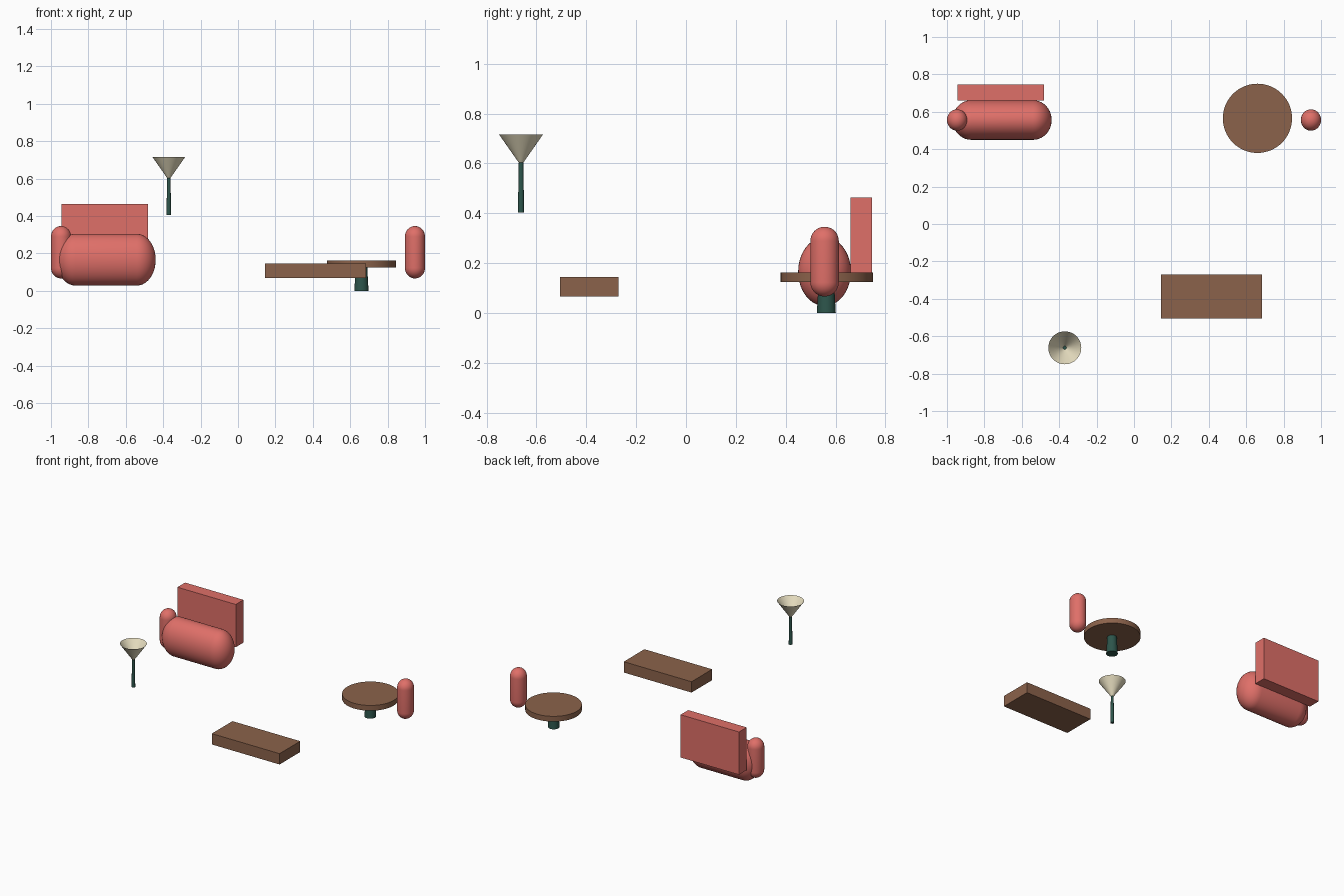
import bpy, bmesh
from math import sin, cos, pi, radians
from mathutils import Matrix

if "Cube" in bpy.data.objects:
    bpy.data.objects.remove(bpy.data.objects["Cube"])


def material(name, color):
    m = bpy.data.materials.new(name)
    m.diffuse_color = (*color, 1)
    m.use_nodes = True
    m.node_tree.nodes["Principled BSDF"].inputs["Base Color"].default_value = m.diffuse_color
    return m


CORAL = material("coral_fabric", (0.74, 0.16, 0.14))
WOOD = material("wood", (0.26, 0.123, 0.07))
GREEN = material("dark_green_metal", (0.026, 0.09, 0.07))
CREAM = material("cream_shade", (0.82, 0.75, 0.54))


def finish(bm, name, mat, smooth=True):
    bmesh.ops.recalc_face_normals(bm, faces=bm.faces)
    me = bpy.data.meshes.new(name)
    bm.to_mesh(me)
    bm.free()
    me.materials.append(mat)
    ob = bpy.data.objects.new(name, me)
    bpy.context.collection.objects.link(ob)
    if smooth:
        bpy.context.view_layer.objects.active = ob
        bpy.ops.object.select_all(action='DESELECT')
        ob.select_set(True)
        bpy.ops.object.shade_smooth_by_angle(angle=radians(40))
    return ob


def box(name, lo, hi, mat):
    bm = bmesh.new()
    size = [b - a for a, b in zip(lo, hi)]
    mid = [(a + b) / 2 for a, b in zip(lo, hi)]
    bmesh.ops.create_cube(bm, size=1, matrix=Matrix.Translation(mid) @ Matrix.Diagonal((*size, 1)))
    return finish(bm, name, mat, False)


def tapered(name, x, y, z0, z1, r0, r1, mat, caps=True, sides=48):
    bm = bmesh.new()
    bmesh.ops.create_cone(bm, cap_ends=caps, segments=sides, radius1=r0, radius2=r1,
                          depth=z1 - z0, matrix=Matrix.Translation((x, y, (z0 + z1) / 2)))
    return finish(bm, name, mat)


def capsule(name, center, half, cap, axis, mat):
    """Sphere split at its equator, then squashed to the half sizes."""
    order = {'X': (1, 2, 0), 'Z': (0, 1, 2)}[axis]
    a, b, c = order
    steps, sides = 10, 40
    # profile as (radius, height along axis), pole to pole
    prof = [(sin(t * pi / 2 / steps), half[c] - cap + cap * cos(t * pi / 2 / steps))
            for t in range(steps + 1)]
    prof += [(r, -h) for r, h in reversed(prof)]
    bm = bmesh.new()
    rings = []
    for r, h in prof:
        ring = []
        for i in range(sides if r > 1e-6 else 1):
            p = [0, 0, 0]
            p[a] = r * half[a] * cos(2 * pi * i / sides)
            p[b] = r * half[b] * sin(2 * pi * i / sides)
            p[c] = h
            ring.append(bm.verts.new([u + v for u, v in zip(p, center)]))
        rings.append(ring)
    for r0, r1 in zip(rings, rings[1:]):
        for i in range(sides):
            quad = [r0[i % len(r0)], r0[(i + 1) % len(r0)], r1[(i + 1) % len(r1)], r1[i % len(r1)]]
            bm.faces.new(list(dict.fromkeys(quad)))
    return finish(bm, name, mat)


# sofa: padded seat, back panel, two arms
capsule("sofa_seat", (-0.705, 0.556, 0.166), (0.265, 0.106, 0.138), 0.1, 'X', CORAL)
box("sofa_back", (-0.945, 0.66, 0.155), (-0.48, 0.747, 0.463), CORAL)
for side, x in (("left", -0.946), ("right", 0.946)):
    capsule("sofa_arm_" + side, (x, 0.556, 0.206), (0.054, 0.057, 0.14), 0.057, 'Z', CORAL)

# round side table
tapered("table_top", 0.66, 0.565, 0.125, 0.163, 0.185, 0.185, WOOD, sides=64)
tapered("table_leg", 0.66, 0.563, 0.0, 0.126, 0.038, 0.031, GREEN)

# low bench slab
box("bench_top", (0.145, -0.505, 0.067), (0.685, -0.27, 0.145), WOOD)

# floor lamp: thin pole with an open flared shade
tapered("lamp_pole", -0.37, -0.662, 0.404, 0.608, 0.0125, 0.009, GREEN, sides=24)
tapered("lamp_shade", -0.37, -0.662, 0.603, 0.716, 0.009, 0.088, CREAM, caps=False)
